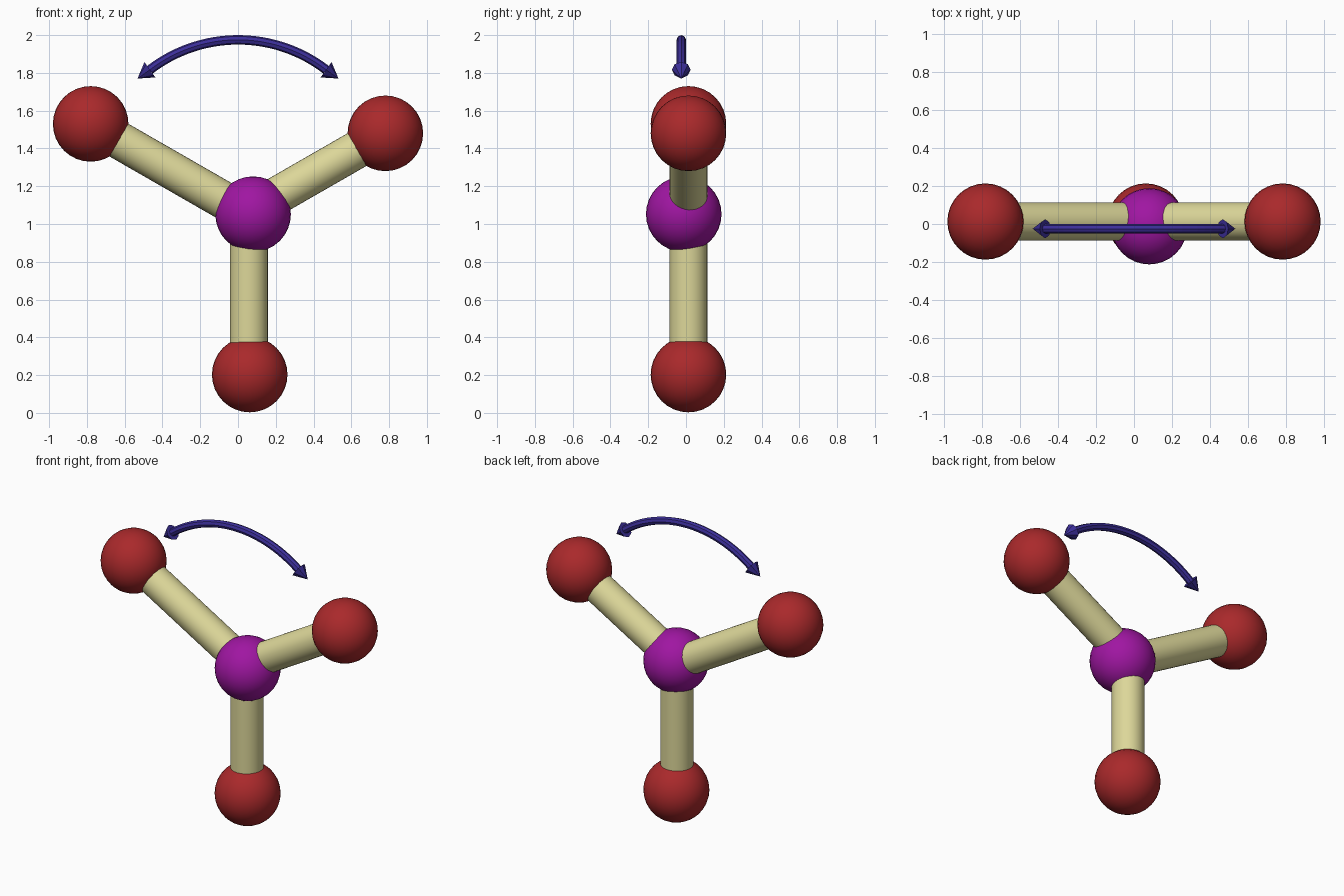
import bpy, bmesh
from math import sin, cos, pi, radians
from mathutils import Vector

if "Cube" in bpy.data.objects:
    bpy.data.objects.remove(bpy.data.objects["Cube"])


def material(name, rgb):
    m = bpy.data.materials.new(name)
    m.diffuse_color = (*rgb, 1)
    m.use_nodes = True
    m.node_tree.nodes["Principled BSDF"].inputs["Base Color"].default_value = m.diffuse_color
    return m


RED = material("red", (0.40, 0.022, 0.024))
PURPLE = material("purple", (0.35, 0.008, 0.36))
BEIGE = material("beige", (0.72, 0.68, 0.32))
BLUE = material("blue", (0.045, 0.028, 0.32))


def finish(name, mat, smooth=True):
    ob = bpy.context.object
    ob.name = ob.data.name = name
    ob.data.materials.append(mat)
    if smooth:
        bpy.ops.object.shade_smooth_by_angle(angle=radians(40))
    return ob


def ball(name, centre, mat):
    bpy.ops.mesh.primitive_uv_sphere_add(segments=32, ring_count=16, radius=0.2, location=centre)
    finish(name, mat)


def rod(name, a, b, r1, r2, mat, sides=32, smooth=True):
    a, b = Vector(a), Vector(b)
    d = b - a
    bpy.ops.mesh.primitive_cone_add(vertices=sides, radius1=r1, radius2=r2, depth=d.length,
                                    location=(a + b) / 2,
                                    rotation=d.to_track_quat('Z', 'Y').to_euler())
    finish(name, mat, smooth)


# Atoms
ball("centre_atom", (0.08, -0.012, 1.052), PURPLE)
outer = {"left": (-0.78, 0.013, 1.53), "right": (0.78, 0.013, 1.48), "bottom": (0.062, 0.013, 0.203)}
inner = {"left": (0.08, 0.013, 1.036), "right": (0.08, 0.013, 1.078), "bottom": (0.058, 0.013, 1.052)}
for side, p in outer.items():
    ball(side + "_atom", p, RED)

# Bonds from the centre atom to each outer atom
for side, p in outer.items():
    end = (0.058, p[1], p[2]) if side == "bottom" else p
    rod(side + "_bond", inner[side], end, 0.1, 0.1, BEIGE)

# Curved arrow shaft: an octagon swept along an arc
R, CZ, Y, END = 0.766, 1.209, -0.025, radians(37.5)
STEPS, SIDES, TUBE = 24, 8, 0.025
bm = bmesh.new()
rings = []
for i in range(STEPS + 1):
    t = -END + 2 * END * i / STEPS
    ring = []
    for k in range(SIDES):
        a = 2 * pi * k / SIDES
        r = R + TUBE * cos(a)
        ring.append(bm.verts.new((r * sin(t), Y + TUBE * sin(a), CZ + r * cos(t))))
    rings.append(ring)
for p, q in zip(rings, rings[1:]):
    for k in range(SIDES):
        n = (k + 1) % SIDES
        bm.faces.new((p[k], p[n], q[n], q[k]))
bm.faces.new(rings[0])
bm.faces.new(rings[-1])
bmesh.ops.recalc_face_normals(bm, faces=bm.faces)
me = bpy.data.meshes.new("arrow_shaft")
bm.to_mesh(me)
bm.free()
shaft = bpy.data.objects.new("arrow_shaft", me)
bpy.context.collection.objects.link(shaft)
me.materials.append(BLUE)

# Arrow heads at both ends
for s, side in ((-1, "left"), (1, "right")):
    base = (s * R * sin(END), Y, CZ + R * cos(END))
    rod(side + "_arrow_head", base, (s * 0.532, Y, 1.77), 0.05, 0, BLUE, SIDES, False)
